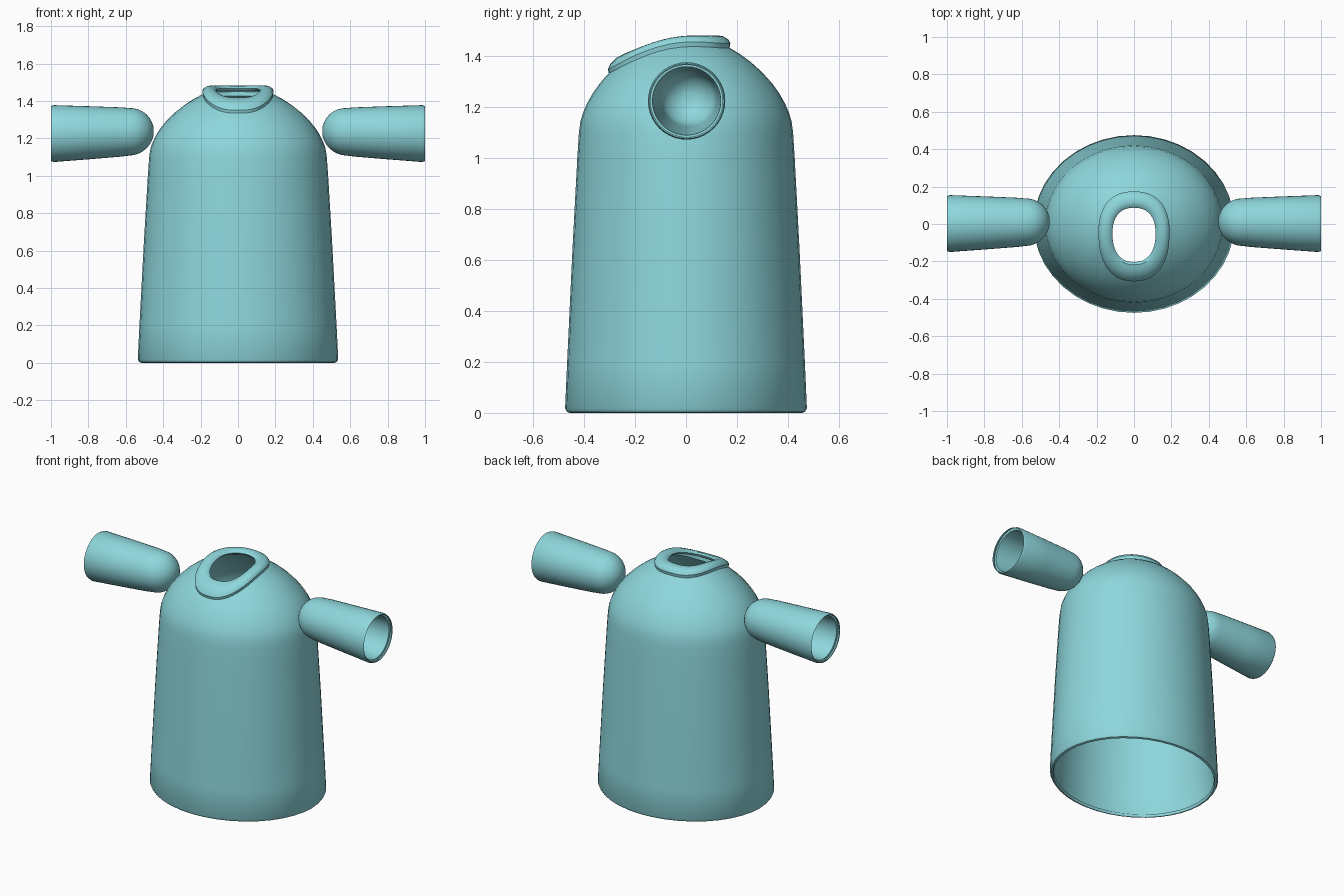
import bpy, bmesh
from math import sin, cos, pi, radians, copysign

cube = bpy.data.objects.get("Cube")
if cube:
    bpy.data.objects.remove(cube, do_unlink=True)

teal = bpy.data.materials.new("pale_teal")
teal.use_nodes = True
teal.diffuse_color = (0.27, 0.68, 0.72, 1)
teal.node_tree.nodes["Principled BSDF"].inputs["Base Color"].default_value = teal.diffuse_color

SEGMENTS = 40
ANGLES = [2 * pi * i / SEGMENTS for i in range(SEGMENTS)]
DEPTH = 0.886      # body depth relative to its width
SHOULDER = 0.475   # half width where the dome starts


def loft(name, rings, cap=False):
    """Skin a list of rings, thicken inwards and smooth."""
    bm = bmesh.new()
    loops = [[bm.verts.new(p) for p in ring] for ring in rings]
    for a, b in zip(loops, loops[1:]):
        for i in range(SEGMENTS):
            j = (i + 1) % SEGMENTS
            bm.faces.new((a[i], a[j], b[j], b[i]))
    if cap:
        bm.faces.new(loops[-1])
    bmesh.ops.recalc_face_normals(bm, faces=bm.faces)
    # an outward-facing shell: its widest face must point away from the centre
    mid = sum((v.co for v in bm.verts), bm.verts[:][0].co * 0) / len(bm.verts)
    if sum((f.calc_center_median() - mid).dot(f.normal) * f.calc_area() for f in bm.faces) < 0:
        bmesh.ops.reverse_faces(bm, faces=bm.faces)
    mesh = bpy.data.meshes.new(name)
    bm.to_mesh(mesh)
    bm.free()
    mesh.materials.append(teal)
    obj = bpy.data.objects.new(name, mesh)
    bpy.context.collection.objects.link(obj)
    bpy.ops.object.select_all(action="DESELECT")
    obj.select_set(True)
    bpy.context.view_layer.objects.active = obj
    shell = obj.modifiers.new("thickness", "SOLIDIFY")
    shell.thickness, shell.offset = 0.018, -1
    bpy.ops.object.modifier_apply(modifier=shell.name)
    bpy.ops.object.shade_smooth_by_angle(angle=radians(35))
    return obj


def ellipse(r):
    return [(r * cos(a), r * DEPTH * sin(a)) for a in ANGLES]


def egg(rx, ry, cy, taper):
    """Rounded oval, narrower towards the front."""
    def soft(v):
        return copysign(abs(v) ** 0.85, v)
    return [(rx * soft(cos(a)) * (1 + taper * sin(a)), cy + ry * soft(sin(a)))
            for a in ANGLES]


def mix(a, b, t):
    return [(p[0] + (q[0] - p[0]) * t, p[1] + (q[1] - p[1]) * t) for p, q in zip(a, b)]


def on_dome(outline, lift=0.0):
    """Drop an outline onto the dome surface."""
    ring = []
    for x, y in outline:
        rho = min(1, (x * x + (y / DEPTH) ** 2) ** 0.5 / SHOULDER)
        ring.append((x, y, 1.1 + 0.39 * max(0, 1 - rho ** 1.6) ** 0.57 + lift))
    return ring


# Body: flared open skirt, dome, and raised collar around the face hole
rings = [[(x, y, z) for x, y in ellipse(r)] for z, r in
         [(0, 0.515), (0.004, 0.528), (0.018, 0.536), (0.2, 0.527), (0.65, 0.503), (1.0, 0.482)]]
rings += [on_dome(ellipse(SHOULDER * rho)) for rho in (1, 0.985, 0.96, 0.92, 0.87, 0.81)]
shoulder_ring = ellipse(SHOULDER * 0.81)
collar_edge = egg(0.187, 0.237, -0.066, 0.05)
hole_edge = egg(0.115, 0.145, -0.058, 0.03)
rings += [on_dome(mix(shoulder_ring, collar_edge, t)) for t in (0.25, 0.5, 0.75, 1)]
rings += [on_dome(mix(collar_edge, hole_edge, t), lift) for t, lift in
          [(-0.04, 0.02), (0.05, 0.03), (0.3, 0.032), (0.6, 0.024), (0.85, 0.012), (1, -0.004)]]
loft("body", rings)

# Sleeves: hollow tubes, rounded at the shoulder and open at the hand
profile = [(0.997, 0.142), (1.0, 0.147), (0.985, 0.152), (0.8, 0.142), (0.63, 0.132)]
profile += [(0.58 - 0.13 * sin(t), 0.127 * cos(t)) for t in
            [pi / 2 * k / 8 for k in range(8)]]
for side, name in ((1, "left_sleeve"), (-1, "right_sleeve")):
    tube = []
    for x, r in profile:
        cz = 1.238 - 0.013 * (x - 0.45) / 0.55
        cy = 0.012 - 0.01 * (x - 0.45) / 0.55
        tube.append([(side * x, cy + r * cos(a), cz + r * sin(a)) for a in ANGLES])
    loft(name, tube, cap=True)
